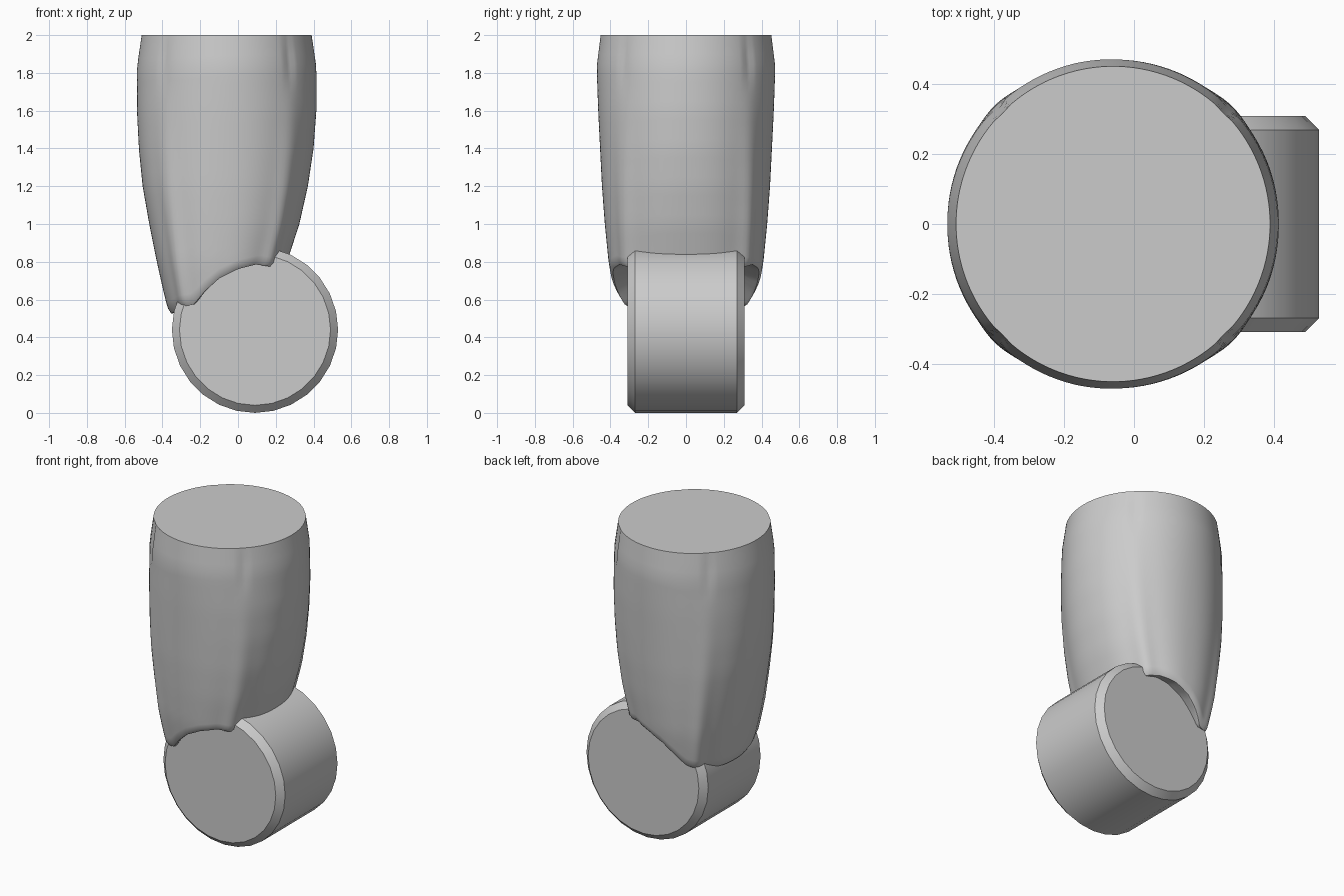
import bpy, bmesh, math

if "Cube" in bpy.data.objects:
    bpy.data.objects.remove(bpy.data.objects["Cube"])

grey = bpy.data.materials.new("plain grey")
grey.use_nodes = True
grey.diffuse_color = (0.6, 0.6, 0.6, 1)
grey.node_tree.nodes["Principled BSDF"].inputs["Base Color"].default_value = (0.6, 0.6, 0.6, 1)


def finish(name, bm, angle):
    bmesh.ops.recalc_face_normals(bm, faces=bm.faces)
    mesh = bpy.data.meshes.new(name)
    bm.to_mesh(mesh)
    bm.free()
    mesh.materials.append(grey)
    obj = bpy.data.objects.new(name, mesh)
    bpy.context.collection.objects.link(obj)
    bpy.ops.object.select_all(action="DESELECT")
    obj.select_set(True)
    bpy.context.view_layer.objects.active = obj
    bpy.ops.object.shade_smooth_by_angle(angle=math.radians(angle))


def loft(bm, rings):
    """Bridge rings of points and cap both ends."""
    loops = [[bm.verts.new(p) for p in ring] for ring in rings]
    n = len(loops[0])
    for low, high in zip(loops, loops[1:]):
        for i in range(n):
            j = (i + 1) % n
            bm.faces.new((low[i], low[j], high[j], high[i]))
    bm.faces.new(loops[0])
    bm.faces.new(loops[-1])


def interp(table, v, col=1):
    if v <= table[0][0]:
        return table[0][col]
    for a, b in zip(table, table[1:]):
        if v <= b[0]:
            f = (v - a[0]) / (b[0] - a[0])
            return a[col] + f * (b[col] - a[col])
    return table[-1][col]


# Wheel: chamfered drum lying along y
def wheel_ring(y, r, sides=28):
    return [(0.09 + r * math.cos(i * math.tau / sides), y,
             0.44 + r * math.sin(i * math.tau / sides)) for i in range(sides)]


bm = bmesh.new()
loft(bm, [wheel_ring(y, r) for y, r in
          ((-0.31, 0.4), (-0.27, 0.44), (0.27, 0.44), (0.31, 0.4))])
finish("wheel", bm, 30)

# Leg profile: height, left x, right x, half depth
PROFILE = [(0.5, -0.355, 0.19, 0.35), (0.6, -0.385, 0.21, 0.375), (0.8, -0.43, 0.26, 0.41),
           (1.0, -0.47, 0.325, 0.43), (1.2, -0.505, 0.37, 0.445), (1.4, -0.525, 0.4, 0.455),
           (1.6, -0.535, 0.415, 0.465), (1.83, -0.535, 0.415, 0.473), (2.0, -0.51, 0.39, 0.452)]
# Arched lower edge: x, height
ARCH = [(-0.4, 0.5), (-0.35, 0.53), (-0.3, 0.56), (-0.24, 0.57), (-0.18, 0.64), (-0.1, 0.71),
        (0, 0.76), (0.1, 0.785), (0.17, 0.775), (0.2, 0.77), (0.24, 0.8), (0.3, 0.8)]
SIDES = 120


def section(a, z):
    """Leg surface point: round at the top, squarer with four seams below."""
    left, right, depth = (interp(PROFILE, z, c) for c in (1, 2, 3))
    low = min(1, max(0, (1.8 - z) / 1.1))
    power = 2 / (2 + 0.35 * low)
    c, s = math.cos(a), math.sin(a)
    seam = math.radians(45 + (6 * low if c < 0 else 2 * low))
    off = math.degrees(math.atan2(abs(s), abs(c)) - seam)
    groove = 0.03 * max(0, 1 - abs(z - 1.87) / 0.17)
    k = 1 + 0.06 * low * math.exp(-(off / 8) ** 2) - groove * math.exp(-(off / 2.5) ** 2)
    x = (left + right) / 2 + k * (right - left) / 2 * math.copysign(abs(c) ** power, c)
    return x, k * depth * math.copysign(abs(s) ** power, s)


def leg_ring(t, inset=0.0, lift=0.0):
    ring = []
    for i in range(SIDES):
        a = (i + 0.5) * math.tau / SIDES
        base = 0.7
        for _ in range(6):
            base = (base + interp(ARCH, section(a, base)[0])) / 2
        z = base + (2 - base) * t
        x, y = section(a, z)
        x, y = -0.07 + (x + 0.07) * (1 - inset), y * (1 - inset)
        if inset > 0.1:
            z = interp(ARCH, x)
        ring.append((x, y, z + lift))
    return ring


# Leg: arched underside, rounded lip, then the tapered wall
rings = [leg_ring(0, f, 0.03) for f in (0.97, 0.7, 0.45, 0.25)]
rings += [leg_ring(0, 0.07, 0.004), leg_ring(0, 0.03, 0.002), leg_ring(0.02)]
rings += [leg_ring(t / 24) for t in range(1, 25)]
bm = bmesh.new()
loft(bm, rings)
finish("leg", bm, 40)
